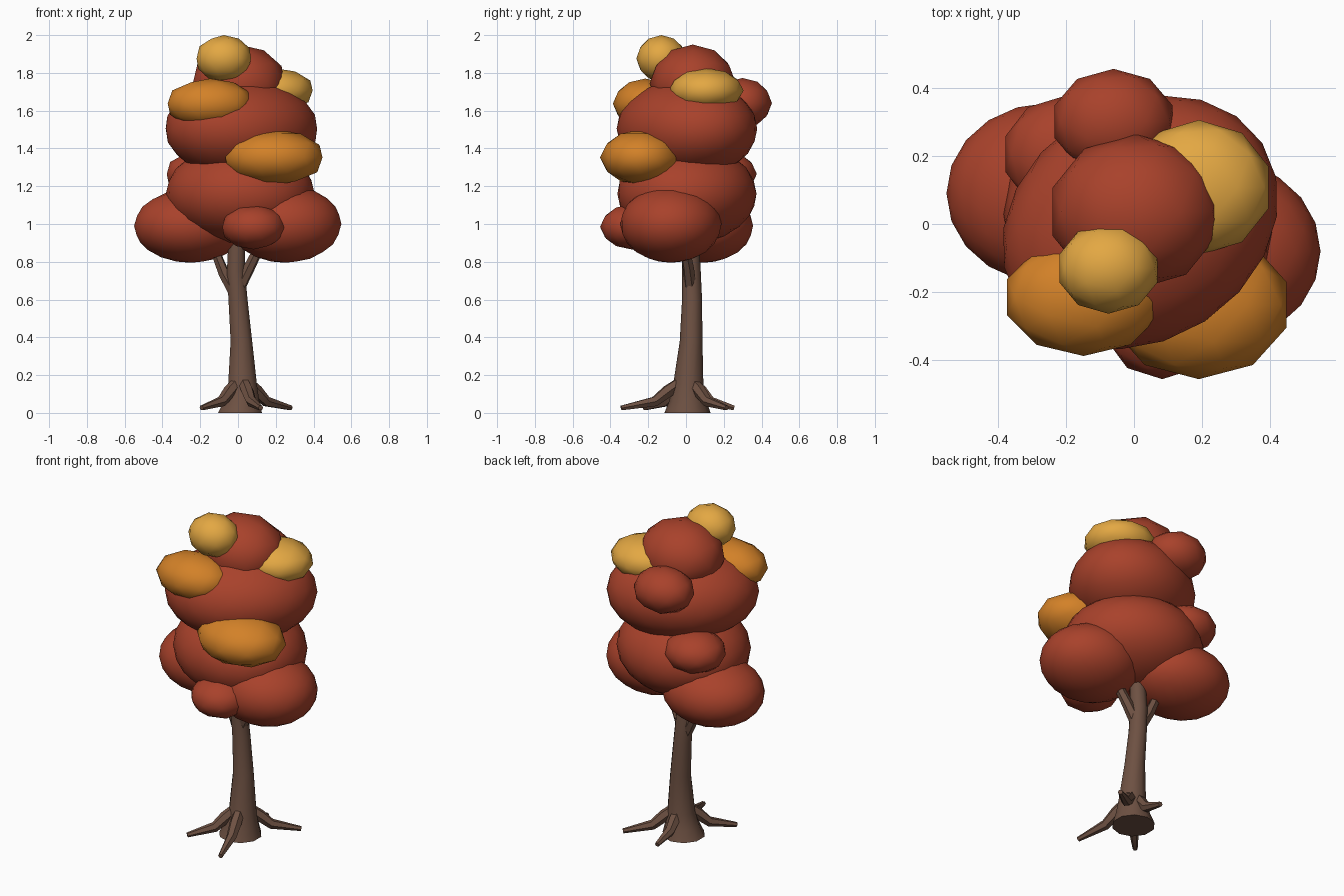
import bpy, bmesh, math
from mathutils import Vector, Matrix

if "Cube" in bpy.data.objects:
    bpy.data.objects.remove(bpy.data.objects["Cube"])


def material(name, rgb):
    m = bpy.data.materials.new(name)
    m.diffuse_color = (*rgb, 1)
    m.use_nodes = True
    m.node_tree.nodes["Principled BSDF"].inputs["Base Color"].default_value = m.diffuse_color
    return m


RED = material("autumn red", (0.395, 0.054, 0.024))
ORANGE = material("leaf orange", (0.65, 0.22, 0.021))
YELLOW = material("leaf yellow", (0.77, 0.39, 0.056))
BARK = material("bark brown", (0.155, 0.082, 0.055))


def finish(bm, name, mat, angle):
    bmesh.ops.recalc_face_normals(bm, faces=bm.faces)
    me = bpy.data.meshes.new(name)
    bm.to_mesh(me)
    bm.free()
    ob = bpy.data.objects.new(name, me)
    bpy.context.collection.objects.link(ob)
    me.materials.append(mat)
    bpy.ops.object.select_all(action='DESELECT')
    ob.select_set(True)
    bpy.context.view_layer.objects.active = ob
    bpy.ops.object.shade_smooth_by_angle(angle=math.radians(angle))


def blob(name, mat, centre, radii, detail, turn=0):
    """Icosphere stretched so its bounds match the radii, then turned about z."""
    bm = bmesh.new()
    bmesh.ops.create_icosphere(bm, subdivisions=detail, radius=1)
    ext = [max(abs(v.co[i]) for v in bm.verts) for i in range(3)]
    rot = Matrix.Rotation(math.radians(turn), 3, 'Z')
    for v in bm.verts:
        v.co = Vector(centre) + rot @ Vector([v.co[i] * radii[i] / ext[i] for i in range(3)])
    finish(bm, name, mat, 60)


def limb(name, points, sides, flat_rings=False):
    """Tapered tube through (x, y, z, radius) points, capped at both ends."""
    bm = bmesh.new()
    rings = []
    ps = [Vector(p[:3]) for p in points]
    for i, p in enumerate(points):
        d = ps[min(i + 1, len(ps) - 1)] - ps[max(i - 1, 0)]
        d = Vector((0, 0, 1)) if flat_rings else d.normalized()
        u = (Vector((0, 1, 0)) if flat_rings else Vector((0, 0, 1)).cross(d)).normalized()
        w = d.cross(u)
        rings.append([bm.verts.new(ps[i] + p[3] * (u * math.cos(t) + w * math.sin(t)))
                      for t in (math.tau * k / sides for k in range(sides))])
    for a, b in zip(rings, rings[1:]):
        for k in range(sides):
            n = (k + 1) % sides
            bm.faces.new((a[k], a[n], b[n], b[k]))
    bm.faces.new(rings[0])
    bm.faces.new(rings[-1])
    finish(bm, name, BARK, 40)


# Trunk with a flared, slightly leaning profile
limb("trunk", [(0.011, 0.008, 0, 0.122), (0.018, 0.01, 0.06, 0.1), (0.024, 0.012, 0.15, 0.08),
               (0.018, 0.027, 0.38, 0.06), (0.0, 0.032, 0.6, 0.053),
               (-0.011, 0.028, 0.75, 0.05), (-0.005, 0.02, 1.0, 0.044)], 10, True)

# Branches holding the lower foliage
limb("right_branch", [(0.0, 0.025, 0.65, 0.034), (0.06, 0.012, 0.77, 0.031), (0.15, -0.02, 0.95, 0.024)], 6)
limb("left_branch", [(-0.02, 0.03, 0.64, 0.034), (-0.075, 0.04, 0.74, 0.03), (-0.15, 0.06, 0.93, 0.022)], 6)

# Roots running from the trunk foot out to their tips
for i, (tx, ty) in enumerate([(-0.193, -0.22), (0.28, 0.215), (0.12, -0.342), (0.02, 0.255)]):
    foot, tip = Vector((0.02, 0.01)), Vector((tx, ty))
    pts = [(*foot.lerp(tip, f), z, r) for f, z, r in
           [(0.1, 0.165, 0.03), (0.3, 0.115, 0.035), (0.5, 0.06, 0.029), (1, 0.026, 0.014)]]
    limb(f"root_{i + 1}", pts, 6)

# Main foliage masses
blob("foliage_lower_left", RED, (-0.25, 0.09, 0.99), (0.3, 0.265, 0.195), 3)
blob("foliage_lower_right", RED, (0.25, -0.08, 1.0), (0.297, 0.268, 0.205), 3)
blob("foliage_middle", RED, (0.012, 0.005, 1.16), (0.398, 0.365, 0.265), 3, -20)
blob("foliage_upper", RED, (0.018, 0.005, 1.505), (0.427, 0.347, 0.265), 3, 33)
blob("foliage_crown", RED, (0.003, 0.036, 1.745), (0.242, 0.228, 0.205), 2)

# Small clumps
blob("clump_front_low", RED, (0.083, -0.285, 0.985), (0.166, 0.17, 0.12), 2)
blob("clump_back_high", RED, (-0.06, 0.3, 1.64), (0.173, 0.155, 0.133), 2)
blob("clump_back_left", RED, (-0.205, 0.205, 1.265), (0.172, 0.17, 0.122), 2)
blob("clump_orange_left", ORANGE, (-0.148, -0.215, 1.637), (0.224, 0.172, 0.133), 2)
blob("clump_orange_right", ORANGE, (0.19, -0.237, 1.352), (0.257, 0.218, 0.148), 2)
blob("clump_yellow_top", YELLOW, (-0.075, -0.13, 1.876), (0.144, 0.133, 0.124), 2)
blob("clump_yellow_right", YELLOW, (0.19, 0.107, 1.707), (0.205, 0.198, 0.118), 2)
